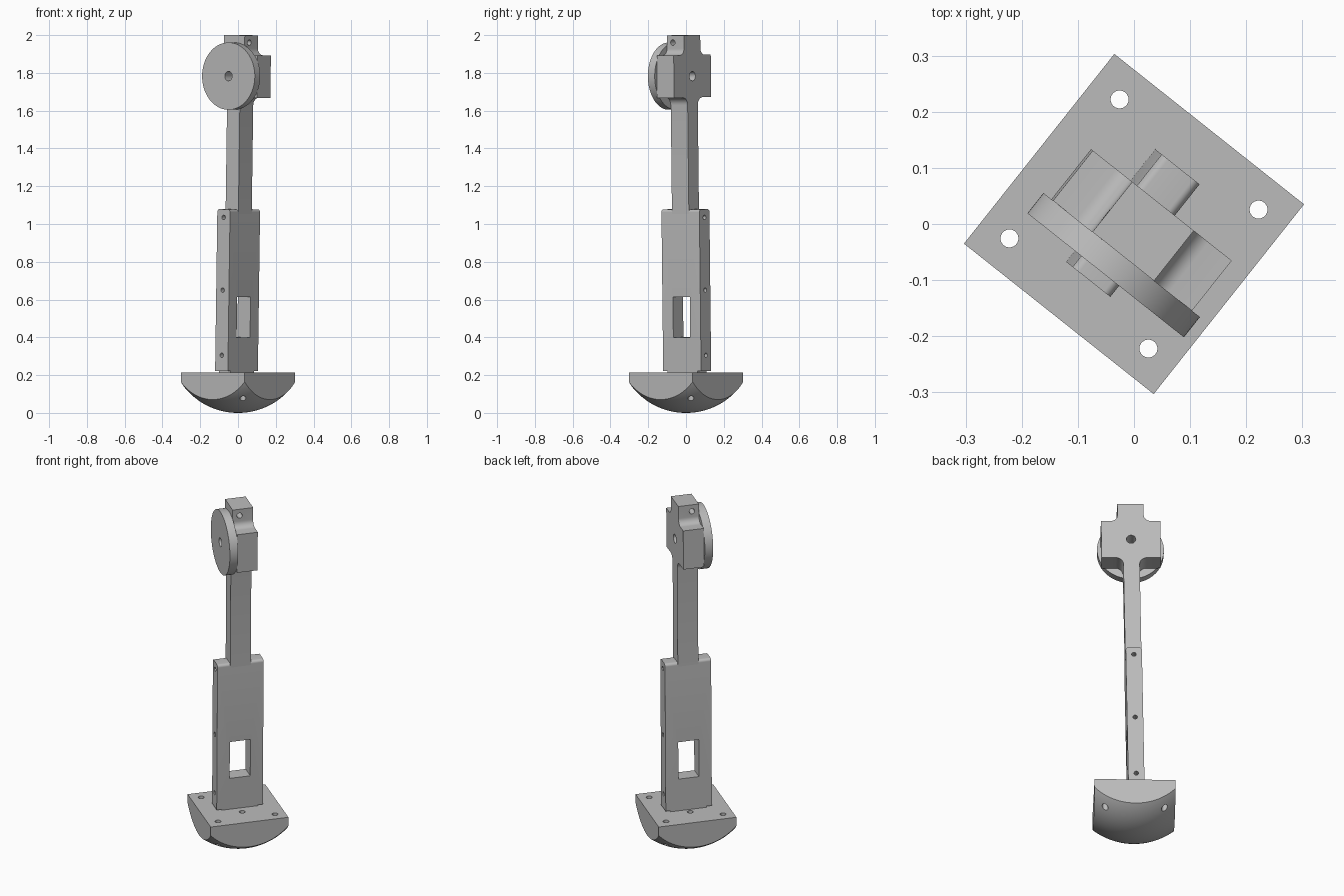
import bpy, bmesh, math
from mathutils import Matrix, Vector

if "Cube" in bpy.data.objects:
    bpy.data.objects.remove(bpy.data.objects["Cube"], do_unlink=True)

# One grey for the whole model
grey = bpy.data.materials.new("plain_grey")
grey.use_nodes = True
grey.diffuse_color = (0.5, 0.5, 0.5, 1)
grey.node_tree.nodes["Principled BSDF"].inputs["Base Color"].default_value = (0.5, 0.5, 0.5, 1)

# The base is turned about z; the leg also leans by one degree
BASE = Matrix.Rotation(math.radians(-38.4), 4, "Z")
LEG = (BASE @ Matrix.Translation((0, 0, 0.8)) @ Matrix.Rotation(math.radians(1), 4, "Y")
       @ Matrix.Translation((0, 0, -0.8)))


def make(name, bm, frame):
    bmesh.ops.recalc_face_normals(bm, faces=bm.faces)
    mesh = bpy.data.meshes.new(name)
    bm.to_mesh(mesh)
    bm.free()
    mesh.materials.append(grey)
    obj = bpy.data.objects.new(name, mesh)
    obj.matrix_world = frame
    bpy.context.collection.objects.link(obj)
    return obj


def box(name, lo, hi, frame):
    lo, hi = Vector(lo), Vector(hi)
    bm = bmesh.new()
    bmesh.ops.create_cube(bm, size=1, matrix=Matrix.Translation((lo + hi) / 2)
                          @ Matrix.Diagonal((*(hi - lo), 1)))
    return make(name, bm, frame)


def cylinder(name, centre, radius, depth, axis, frame, sides=32):
    turn = Vector((0, 0, 1)).rotation_difference(Vector(axis)).to_matrix().to_4x4()
    bm = bmesh.new()
    bmesh.ops.create_cone(bm, cap_ends=True, segments=sides, radius1=radius, radius2=radius,
                          depth=depth, matrix=Matrix.Translation(centre) @ turn)
    return make(name, bm, frame)


def rounded(points, steps=8):
    """Replace each (x, z, radius) corner with an arc."""
    out = []
    for i, (x, z, r) in enumerate(points):
        p = Vector((x, z))
        if r == 0:
            out.append(p)
            continue
        a = (Vector(points[i - 1][:2]) - p).normalized() * r
        b = (Vector(points[i + 1][:2]) - p).normalized() * r
        for k in range(steps + 1):
            t = k / steps * math.pi / 2
            out.append(p + a * (1 - math.sin(t)) + b * (1 - math.cos(t)))
    return out


def mirrored_prism(name, half, depth, frame):
    """Extrude a half profile, mirrored in x, along y."""
    right = rounded(half)
    outline = right + [Vector((-p.x, p.y)) for p in reversed(right)]
    bm = bmesh.new()
    face = bm.faces.new([bm.verts.new((p.x, -depth, p.y)) for p in outline])
    new = bmesh.ops.extrude_face_region(bm, geom=[face])["geom"]
    bmesh.ops.translate(bm, vec=(0, 2 * depth, 0),
                        verts=[g for g in new if isinstance(g, bmesh.types.BMVert)])
    return make(name, bm, frame)


def cut(obj, tools, operation="DIFFERENCE"):
    bpy.context.view_layer.objects.active = obj
    for tool in tools:
        mod = obj.modifiers.new("cut", "BOOLEAN")
        mod.operation, mod.solver, mod.object = operation, "EXACT", tool
        bpy.ops.object.modifier_apply(modifier=mod.name)
        bpy.data.objects.remove(tool, do_unlink=True)


# Foot: square block with a spherical underside
foot = box("foot", (-0.2157, -0.2157, -0.05), (0.2157, 0.2157, 0.215), BASE)
bm = bmesh.new()
bmesh.ops.create_uvsphere(bm, u_segments=128, v_segments=96, radius=0.365,
                          matrix=Matrix.Translation((0, 0, 0.365)))
cut(foot, [make("dome_cutter", bm, BASE)], "INTERSECT")
holes = [cylinder("hole", (0.158 * sx, 0.158 * sy, 0.1), 0.016, 0.5, (0, 0, 1), BASE)
         for sx in (-1, 1) for sy in (-1, 1)]
holes += [cylinder("hole", (0.079 * s, 0, 0.2), 0.016, 0.16, (0, 0, 1), BASE) for s in (-1, 1)]
cut(foot, holes)

# Lower column with a window and screw holes in its narrow sides
column = mirrored_prism("lower_column", [(0.043, 0.222, 0), (0.043, 1.078, 0.015), (0, 1.078, 0)],
                        0.128, LEG)
cutters = [box("window", (-0.2, -0.057, 0.4), (0.2, 0.057, 0.615), LEG)]
cutters += [cylinder("hole", (0, 0.128 * s, z), 0.012, 0.12, (0, 1, 0), LEG)
            for s in (-1, 1) for z in (0.305, 0.65, 1.035)]
cut(column, cutters)
tenon = box("column_tenon", (-0.04, -0.1, 0.2), (0.04, 0.1, 0.24), LEG)

# Upper arm with a cross-shaped head
arm = mirrored_prism("upper_arm", [
    (0.0432, 1.055, 0), (0.0432, 1.67, 0.04), (0.158, 1.67, 0), (0.158, 1.895, 0),
    (0.07, 1.895, 0.035), (0.07, 2.0, 0)], 0.057, LEG)
cut(arm, [cylinder("hole", (0, 0, 1.783), 0.025, 0.5, (0, 1, 0), LEG),
          cylinder("hole", (0, -0.018, 1.962), 0.015, 0.5, (1, 0, 0), LEG)])

# Wheel on the front of the head
wheel = cylinder("wheel", (0, -0.08, 1.783), 0.178, 0.046, (0, 1, 0), LEG, 96)
cut(wheel, [cylinder("hole", (0, -0.08, 1.783), 0.025, 0.2, (0, 1, 0), LEG)])

# Smooth curved faces, keep edges crisp
bpy.ops.object.select_all(action="DESELECT")
for obj in (foot, column, tenon, arm, wheel):
    obj.select_set(True)
bpy.context.view_layer.objects.active = foot
bpy.ops.object.shade_smooth_by_angle(angle=math.radians(30))
